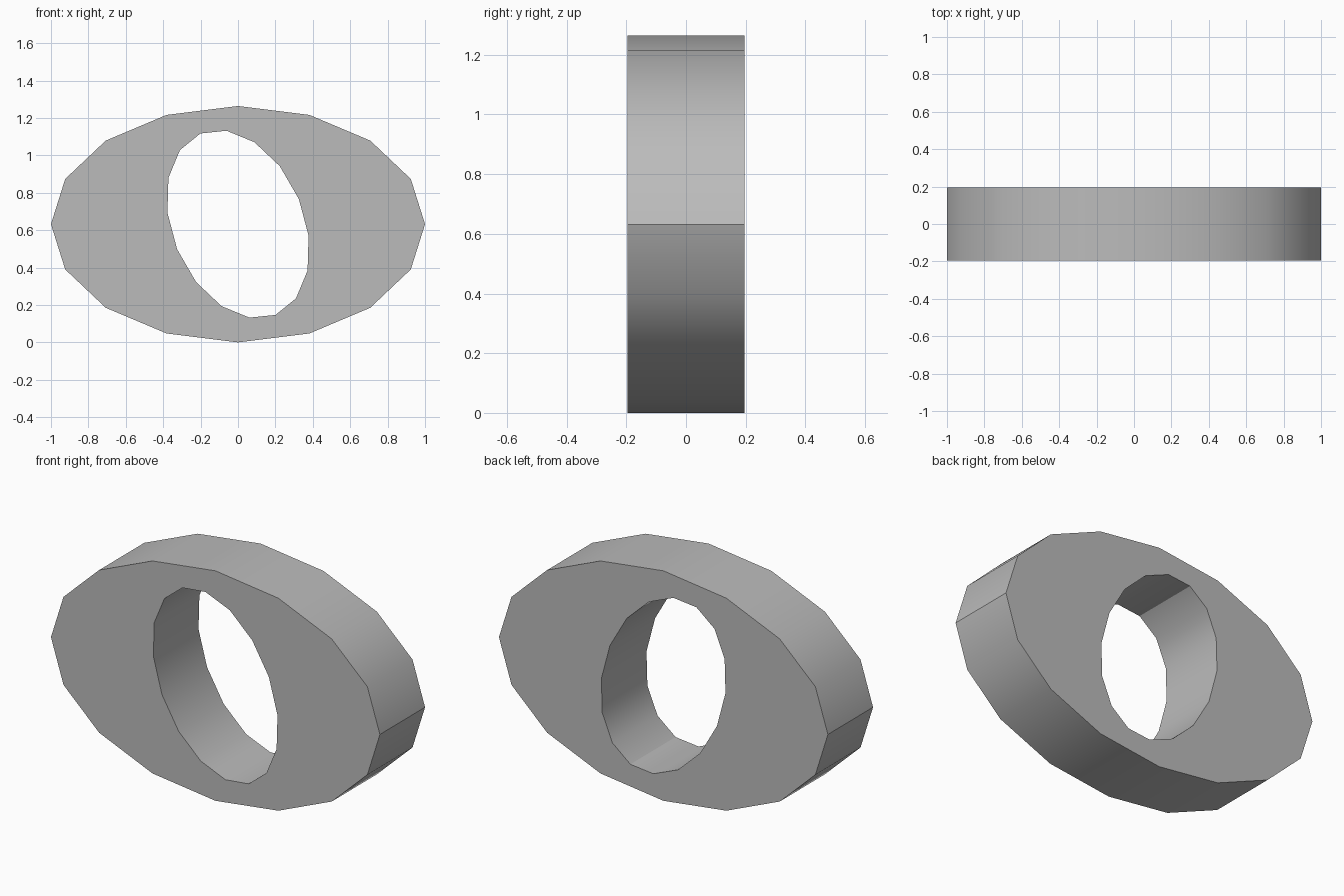
import bpy, bmesh, math
from mathutils import Matrix, Vector

cube = bpy.data.objects.get("Cube")
if cube:
    bpy.data.objects.remove(cube, do_unlink=True)

SIDES = 16
HALF_DEPTH = 0.196
CENTRE_Z = 0.632
TILT = math.radians(22.5)


def ellipse(rx, rz, tilt=0.0):
    """Points (x, z) of a tilted ellipse, ordered by direction from the centre."""
    turn = Matrix.Rotation(tilt, 2)
    points = []
    for k in range(SIDES):
        a = math.tau * k / SIDES - tilt
        points.append(turn @ Vector((rx * math.cos(a), rz * math.sin(a))))
    return points


# Plain grey material
grey = bpy.data.materials.new("grey")
grey.use_nodes = True
colour = (0.5, 0.5, 0.5, 1.0)
grey.diffuse_color = colour
grey.node_tree.nodes["Principled BSDF"].inputs["Base Color"].default_value = colour

# Four rims of the ring: outer front, outer back, hole back, hole front
outer = ellipse(1.0, CENTRE_Z)
hole = ellipse(0.352, 0.525, TILT)
bm = bmesh.new()
rims = []
for profile, y in ((outer, -HALF_DEPTH), (outer, HALF_DEPTH),
                   (hole, HALF_DEPTH), (hole, -HALF_DEPTH)):
    rims.append([bm.verts.new((p.x, y, p.y + CENTRE_Z)) for p in profile])

# Join each rim to the next: outer wall, back, hole wall, front
for i, rim in enumerate(rims):
    after = rims[(i + 1) % 4]
    for k in range(SIDES):
        n = (k + 1) % SIDES
        bm.faces.new((rim[k], rim[n], after[n], after[k]))
bmesh.ops.recalc_face_normals(bm, faces=bm.faces)

mesh = bpy.data.meshes.new("oval_ring")
bm.to_mesh(mesh)
bm.free()
mesh.materials.append(grey)
ring = bpy.data.objects.new("oval_ring", mesh)
bpy.context.collection.objects.link(ring)

# Smooth walls with crisp rims and tips
bpy.context.view_layer.objects.active = ring
ring.select_set(True)
bpy.ops.object.shade_smooth_by_angle(angle=math.radians(30))
